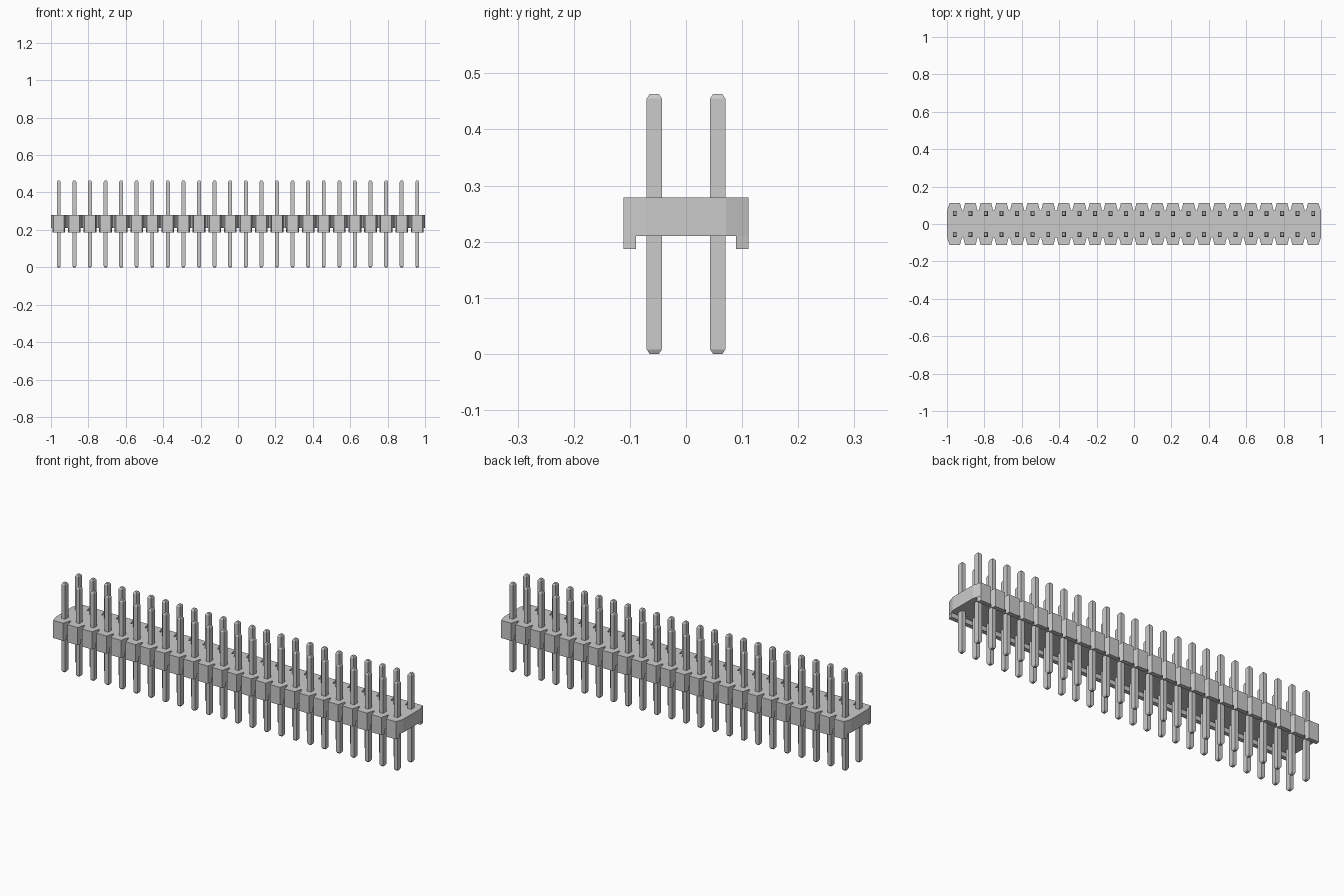
import bpy
import bmesh

PINS = 24
PITCH = 2 / PINS
CENTERS = [-1 + PITCH * (i + 0.5) for i in range(PINS)]
ROW_Y = 0.0565                                # pin row offset
PIN_X, PIN_Y, PIN_TOP = 0.0105, 0.0135, 0.463
TIP_H, TIP_SCALE = 0.008, 0.62
OUTER_Y, VALLEY_Y, FOOT_Y = 0.111, 0.071, 0.089
TOOTH, ROOT = 0.0285, 0.0385                  # half widths, outside and at the valley
FOOT_Z, BODY_Z, TOP_Z = 0.187, 0.21, 0.279

cube = bpy.data.objects.get("Cube")
if cube:
    bpy.data.objects.remove(cube, do_unlink=True)

grey = bpy.data.materials.new("light_grey")
grey.use_nodes = True
grey.diffuse_color = (0.6, 0.6, 0.6, 1)
grey.node_tree.nodes["Principled BSDF"].inputs["Base Color"].default_value = (0.6, 0.6, 0.6, 1)


def finish(name, bm):
    bmesh.ops.recalc_face_normals(bm, faces=bm.faces)
    mesh = bpy.data.meshes.new(name)
    bm.to_mesh(mesh)
    bm.free()
    mesh.materials.append(grey)
    obj = bpy.data.objects.new(name, mesh)
    bpy.context.collection.objects.link(obj)
    return obj


def loft(bm, rings):
    """Skin a stack of matching closed rings and cap both ends."""
    loops = [[bm.verts.new(p) for p in ring] for ring in rings]
    for a, b in zip(loops, loops[1:]):
        for i in range(len(a)):
            j = (i + 1) % len(a)
            bm.faces.new((a[i], a[j], b[j], b[i]))
    bm.faces.new(loops[0][::-1])
    bm.faces.new(loops[-1])


def prism(bm, outline, z0, z1):
    loft(bm, [[(x, y, z) for x, y in outline] for z in (z0, z1)])


# Housing: one toothed plate with a notch between neighbouring pins
front = []
for i, c in enumerate(CENTERS):
    left = -1 if i == 0 else c - ROOT
    right = 1 if i == PINS - 1 else c + ROOT
    front += [(left, -VALLEY_Y), (c - TOOTH, -OUTER_Y), (c + TOOTH, -OUTER_Y), (right, -VALLEY_Y)]
bm = bmesh.new()
prism(bm, front + [(-x, -y) for x, y in front], BODY_Z, TOP_Z)
finish("housing", bm)

# Feet: the outer edge of each tooth continues downward
slope = (ROOT - TOOTH) / (OUTER_Y - VALLEY_Y)
inner = TOOTH + slope * (OUTER_Y - FOOT_Y)
for side, name in ((-1, "front_feet"), (1, "back_feet")):
    bm = bmesh.new()
    for c in CENTERS:
        prism(bm, [(c - TOOTH, side * OUTER_Y), (c + TOOTH, side * OUTER_Y),
                   (c + inner, side * FOOT_Y), (c - inner, side * FOOT_Y)], FOOT_Z, BODY_Z)
    finish(name, bm)

# Pins: square bars with tapered tips
LEVELS = ((0, TIP_SCALE), (TIP_H, 1), (PIN_TOP - TIP_H, 1), (PIN_TOP, TIP_SCALE))
CORNERS = ((-1, -1), (1, -1), (1, 1), (-1, 1))
for side, name in ((-1, "front_pins"), (1, "back_pins")):
    bm = bmesh.new()
    for c in CENTERS:
        loft(bm, [[(c + sx * PIN_X * s, side * ROW_Y + sy * PIN_Y * s, z) for sx, sy in CORNERS]
                  for z, s in LEVELS])
    finish(name, bm)
